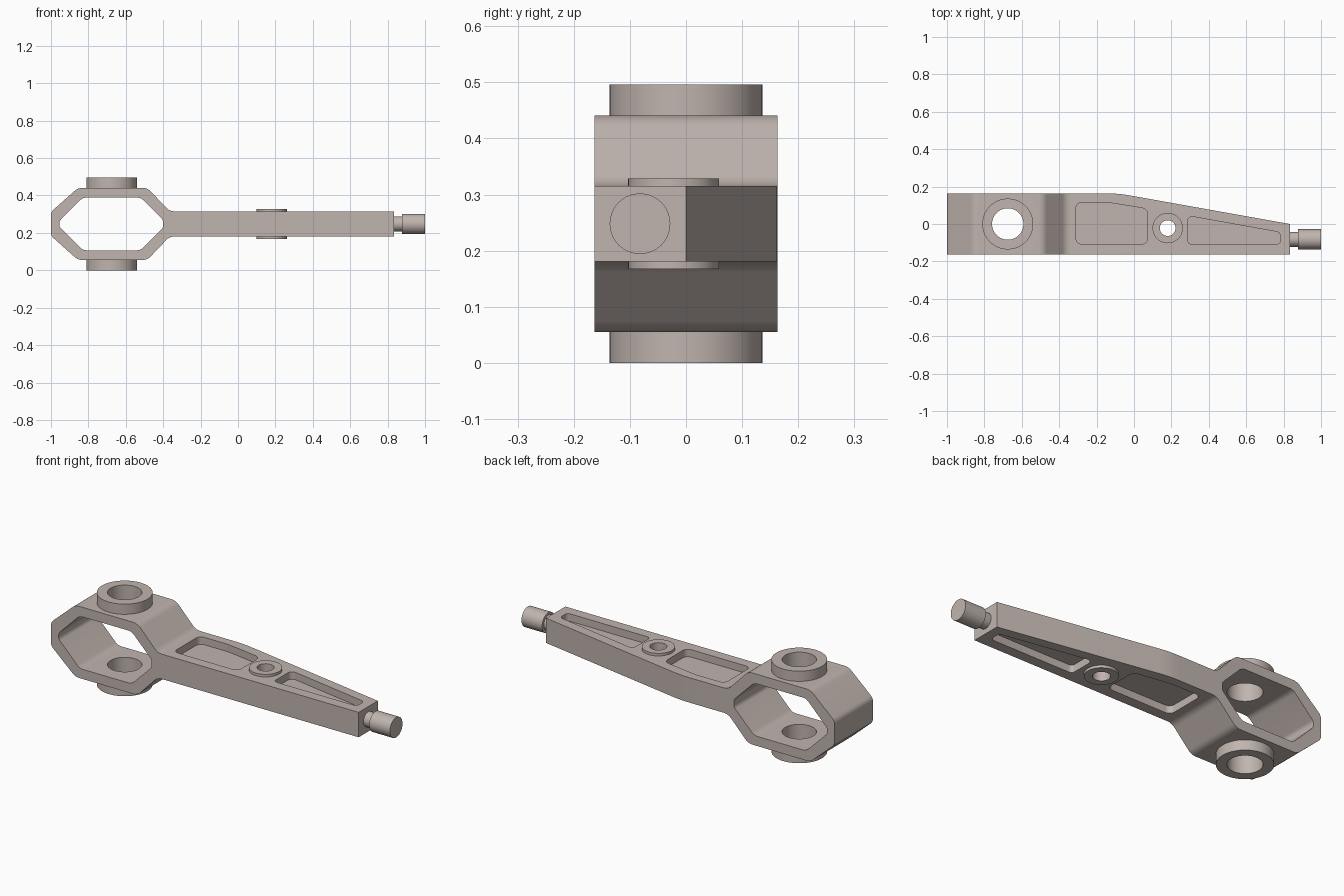
import bpy, bmesh, math
from mathutils import Vector, Matrix

if "Cube" in bpy.data.objects:
    bpy.data.objects.remove(bpy.data.objects["Cube"])

metal = bpy.data.materials.new("warm_grey_metal")
metal.diffuse_color = (0.53, 0.46, 0.425, 1)
metal.use_nodes = True
metal.node_tree.nodes["Principled BSDF"].inputs["Base Color"].default_value = metal.diffuse_color
MID = 0.248          # height of the arm's centre plane
HALF = 0.163         # half width of the body


def rounded(corners, steps=6):
    """Round each (x, y, radius) corner of a closed polygon."""
    out = []
    n = len(corners)
    for i, (x, y, r) in enumerate(corners):
        p = Vector((x, y))
        a = (Vector(corners[i - 1][:2]) - p).normalized()
        b = (Vector(corners[(i + 1) % n][:2]) - p).normalized()
        if r == 0:
            out.append(p)
            continue
        half = a.angle(b) / 2
        t = r / math.tan(half)
        centre = p + (a + b).normalized() * (r / math.sin(half))
        v0, v1 = p + a * t - centre, p + b * t - centre
        sweep = math.pi - 2 * half
        for k in range(steps + 1):
            f = k / steps
            out.append(centre + (v0 * math.sin((1 - f) * sweep)
                                 + v1 * math.sin(f * sweep)) / math.sin(sweep))
    return out


def make(name, bm):
    bmesh.ops.recalc_face_normals(bm, faces=bm.faces[:])
    mesh = bpy.data.meshes.new(name)
    bm.to_mesh(mesh)
    bm.free()
    mesh.materials.append(metal)
    obj = bpy.data.objects.new(name, mesh)
    bpy.context.collection.objects.link(obj)
    return obj


def prism(name, pts, lo, hi, axis="z"):
    """Extrude a profile along z (plan) or y (elevation)."""
    bm = bmesh.new()
    place = (lambda p, d: (p.x, p.y, d)) if axis == "z" else (lambda p, d: (p.x, d, p.y))
    face = bm.faces.new([bm.verts.new(place(p, lo)) for p in pts])
    ext = bmesh.ops.extrude_face_region(bm, geom=[face])
    move = Vector(place(Vector((0, 0)), hi - lo))
    bmesh.ops.translate(bm, vec=move,
                        verts=[g for g in ext["geom"] if isinstance(g, bmesh.types.BMVert)])
    return make(name, bm)


def cylinder(name, r, lo, hi, x=0, y=0, z=0, axis="z"):
    bm = bmesh.new()
    bmesh.ops.create_cone(bm, cap_ends=True, segments=64, radius1=r, radius2=r, depth=hi - lo)
    bmesh.ops.translate(bm, verts=bm.verts[:], vec=(0, 0, (lo + hi) / 2))
    if axis == "x":
        bmesh.ops.rotate(bm, verts=bm.verts[:], matrix=Matrix.Rotation(math.pi / 2, 3, "Y"))
    bmesh.ops.translate(bm, verts=bm.verts[:], vec=(x, y, z))
    return make(name, bm)


def combine(obj, tool, operation):
    """Apply a boolean and remove the tool object."""
    mod = obj.modifiers.new("bool", "BOOLEAN")
    mod.operation, mod.object, mod.solver = operation, tool, "EXACT"
    bpy.context.view_layer.objects.active = obj
    bpy.ops.object.modifier_apply(modifier=mod.name)
    bpy.data.objects.remove(tool)


# Side profile: octagonal eye on the left, straight arm on the right
upper = [(-1, 0.064, 0.04), (-0.855, 0.193, 0.06), (-0.485, 0.193, 0.06),
         (-0.365, 0.067, 0.06), (0.833, 0.067, 0)]
outline = [(x, MID + z, r) for x, z, r in upper] + [(x, MID - z, r) for x, z, r in upper[::-1]]
body = prism("lever_body", rounded(outline), -HALF, HALF, "y")

# Eye opening through the width
upper = [(-0.955, 0.015, 0.03), (-0.83, 0.141, 0.05), (-0.52, 0.141, 0.05), (-0.4, 0.02, 0.03)]
opening = [(x, MID + z, r) for x, z, r in upper] + [(x, MID - z, r) for x, z, r in upper[::-1]]
combine(body, prism("eye_cutter", rounded(opening), -0.3, 0.3, "y"), "DIFFERENCE")

# Tapered rear edge of the arm
taper = [(-0.08, HALF, 0.6), (0.833, 0, 0), (1.0, -0.029, 0), (1.0, 0.4, 0), (-0.3, 0.4, 0),
         (-0.3, HALF, 0)]
combine(body, prism("taper_cutter", rounded(taper), -0.1, 0.6), "DIFFERENCE")

# Recessed pockets on both faces of the arm
pockets = [
    [(-0.31, -0.107, 0.03), (0.073, -0.107, 0.03), (0.073, 0.081, 0.035),
     (-0.14, 0.115, 0.2), (-0.31, 0.115, 0.03)],
    [(0.287, -0.107, 0.02), (0.783, -0.107, 0.02), (0.783, -0.045, 0.025), (0.287, 0.044, 0.025)],
]
for pts in pockets:
    for lo, hi in ((MID + 0.027, 0.4), (0.1, MID - 0.027)):
        combine(body, prism("pocket_cutter", rounded(pts), lo, hi), "DIFFERENCE")

# Collars on the eye and the pivot boss on the arm
for lo, hi in ((0, 0.08), (0.416, 0.496)):
    combine(body, cylinder("collar", 0.136, lo, hi, -0.675), "UNION")
combine(body, cylinder("pivot_boss", 0.081, 0.167, 0.329, 0.18, -0.022), "UNION")

# Bores
combine(body, cylinder("collar_bore", 0.084, -0.1, 0.6, -0.675), "DIFFERENCE")
combine(body, cylinder("pivot_bore", 0.042, -0.1, 0.6, 0.18, -0.022), "DIFFERENCE")

# End pin on a narrower neck
neck = cylinder("pin_neck", 0.04, 0.82, 0.885, 0, -0.082, MID, "x")
pin = cylinder("end_pin", 0.054, 0.877, 1.0, 0, -0.082, MID, "x")

for obj in (body, neck, pin):
    bpy.ops.object.select_all(action="DESELECT")
    obj.select_set(True)
    bpy.context.view_layer.objects.active = obj
    bpy.ops.object.shade_smooth_by_angle(angle=math.radians(30))
